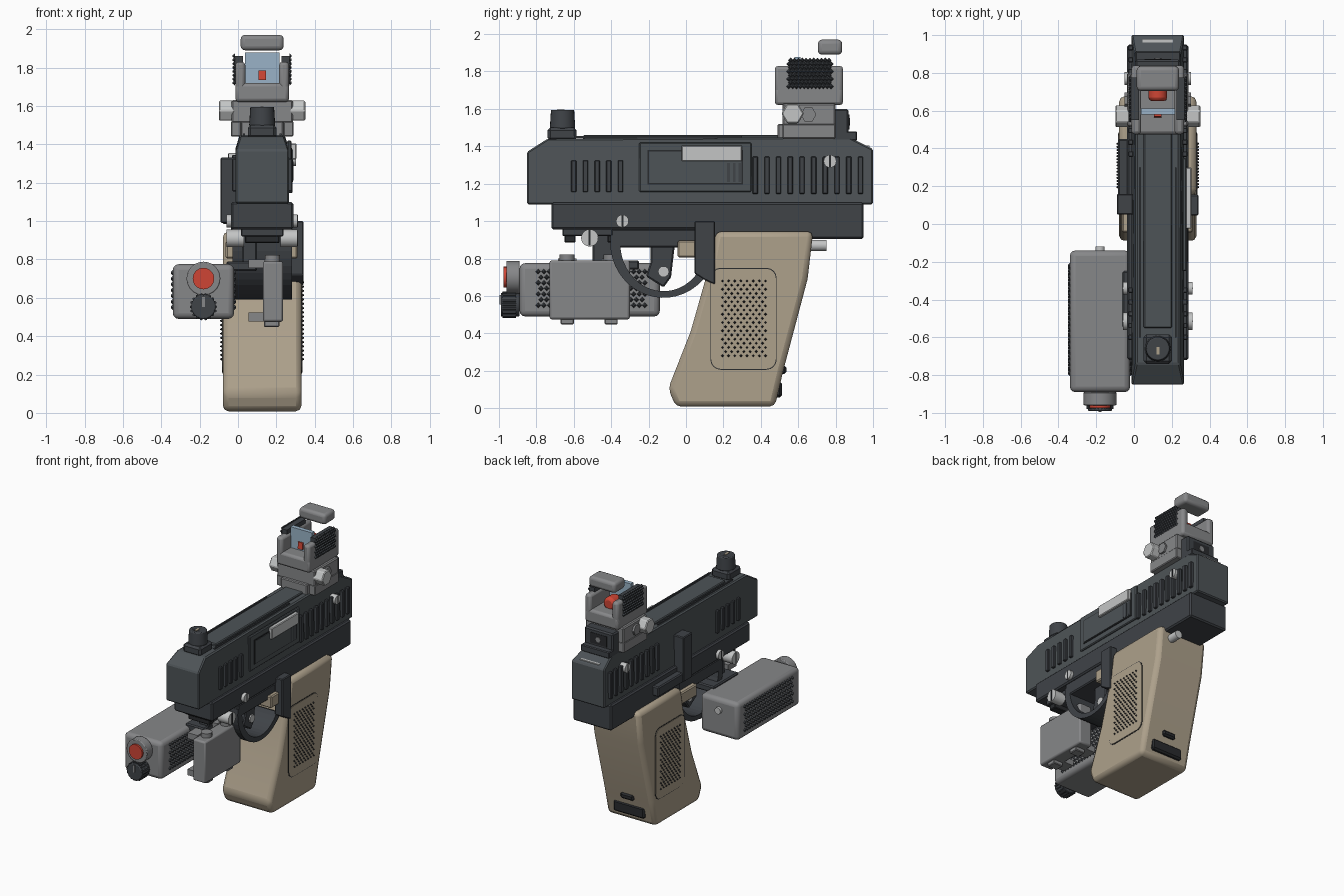
import bpy, bmesh, math
from mathutils import Matrix, Vector

if "Cube" in bpy.data.objects:
    bpy.data.objects.remove(bpy.data.objects["Cube"])

CX = 0.126  # centre line of the main body


def material(name, r, g, b):
    m = bpy.data.materials.new(name)
    m.use_nodes = True
    m.diffuse_color = (r, g, b, 1)
    m.node_tree.nodes["Principled BSDF"].inputs["Base Color"].default_value = (r, g, b, 1)
    return m


SLIDE = material("slide_grey", .075, .087, .095)
DARK = material("dark_grey", .05, .056, .064)
BLACK = material("near_black", .022, .024, .027)
TAN = material("tan", .42, .355, .26)
GREY = material("mid_grey", .24, .243, .25)
SILVER = material("silver", .55, .56, .56)
RED = material("red", .62, .06, .035)
GLASS = material("pale_blue", .32, .45, .57)


def finish(name, bm, mat, bevel=0, segs=1):
    bmesh.ops.recalc_face_normals(bm, faces=bm.faces)
    me = bpy.data.meshes.new(name)
    bm.to_mesh(me)
    bm.free()
    ob = bpy.data.objects.new(name, me)
    bpy.context.collection.objects.link(ob)
    me.materials.append(mat)
    if bevel:
        mod = ob.modifiers.new("edges", "BEVEL")
        mod.width, mod.segments, mod.limit_method = bevel, segs, "ANGLE"
    if segs > 1:
        bpy.ops.object.select_all(action="DESELECT")
        bpy.context.view_layer.objects.active = ob
        ob.select_set(True)
        bpy.ops.object.shade_smooth_by_angle(angle=math.radians(35))
    return ob


def box(name, x, y, z, mat, bevel=0, segs=1):
    bm = bmesh.new()
    size = Matrix.Diagonal((x[1] - x[0], y[1] - y[0], z[1] - z[0], 1))
    mid = Matrix.Translation((sum(x) / 2, sum(y) / 2, sum(z) / 2))
    bmesh.ops.create_cube(bm, size=1, matrix=mid @ size)
    return finish(name, bm, mat, bevel, segs)


def profile(name, pts, x, mat, bevel=0, segs=1):
    """Side outline in (y, z), extruded across x."""
    bm = bmesh.new()
    face = bm.faces.new([bm.verts.new((x[0], y, z)) for y, z in pts])
    new = bmesh.ops.extrude_face_region(bm, geom=[face])["geom"]
    bmesh.ops.translate(bm, verts=[v for v in new if isinstance(v, bmesh.types.BMVert)],
                        vec=(x[1] - x[0], 0, 0))
    return finish(name, bm, mat, bevel, segs)


def rod(name, at, r, depth, axis, mat, sides=24, bevel=0, r2=None):
    bm = bmesh.new()
    turn = Vector((0, 0, 1)).rotation_difference(Vector(axis)).to_matrix().to_4x4()
    bmesh.ops.create_cone(bm, cap_ends=True, segments=sides, radius1=r,
                          radius2=r if r2 is None else r2, depth=depth,
                          matrix=Matrix.Translation(at) @ turn)
    return finish(name, bm, mat, bevel, 2 if sides > 8 else 1)


def studs(name, x, side, spots, r, mat, height=.012):
    """Many small pyramids standing on a side face."""
    bm = bmesh.new()
    turn = Matrix.Rotation(side * math.pi / 2, 4, "Y")
    for y, z in spots:
        bmesh.ops.create_cone(bm, cap_ends=True, segments=4, radius1=r, radius2=r * .3,
                              depth=height, matrix=Matrix.Translation((x, y, z)) @ turn)
    return finish(name, bm, mat)


def grid(y, z, ny, nz, stagger=True):
    sy, sz = (y[1] - y[0]) / (ny - 1), (z[1] - z[0]) / (nz - 1)
    return [(y[0] + sy * (i + (.5 if stagger and j % 2 else 0)), z[0] + sz * j)
            for j in range(nz) for i in range(ny - (j % 2 if stagger else 0))]


def span(side, a, b):
    """x range measured outward from the centre line."""
    return tuple(sorted((CX + side * a, CX + side * b)))


SIDES = ((1, "left"), (-1, "right"))
HALF = .14

# Slide, with its top edges drawn in
slide = profile("slide", [(-.85, 1.09), (-.85, 1.37), (-.74, 1.44), (.87, 1.45), (1, 1.385), (1, 1.09)],
                (CX - HALF, CX + HALF), SLIDE, .008)
for v in slide.data.vertices:
    if v.co.z > 1.42:
        v.co.x = CX + (v.co.x - CX) * .83
box("top_rib", (CX - .075, CX + .075), (-.55, .5), (1.43, 1.46), SLIDE, .006)
box("slide_rear_mark", (CX - .08, CX + .08), (.955, .98), (1.397, 1.404), SILVER)
for s, label in SIDES:
    for i in range(5):
        y = -.6 + .0625 * i
        box(f"front_serration_{label}", span(s, .13, .157), (y - .014, y + .014), (1.155, 1.325), DARK, .004)
    for i in range(10):
        y = .37 + .0625 * i
        box(f"rear_serration_{label}", span(s, .13, .157), (y - .014, y + .014), (1.145, 1.345), DARK, .004)
    box(f"top_groove_{label}", span(s, .09, .1), (-.6, .3), (1.445, 1.455), DARK)

# Ejection port on the left side
box("port_frame", span(1, .13, .152), (-.25, .35), (1.155, 1.42), SLIDE, .006)
box("port_line", span(1, .13, .156), (-.205, .305), (1.195, 1.38), BLACK)
box("port_panel", span(1, .13, .16), (-.197, .297), (1.203, 1.372), SLIDE)
box("port_cover", span(1, .14, .178), (-.025, .3), (1.32, 1.405), SILVER, .005)
for i in range(3):
    box("port_slot", span(1, .13, .163), (.22 + .03 * i, .235 + .03 * i), (1.21, 1.31), DARK)

# Frame and accessory rail
profile("frame", [(-.72, 1.1), (.95, 1.1), (.95, .905), (.12, .905), (.12, .955), (-.72, .955)],
        (CX - .162, CX + .162), DARK, .01)
box("rail", (CX - .11, CX + .11), (-.66, -.33), (.92, .96), DARK, .005)
for y in (-.62, -.39):
    box("rail_foot", (CX - .09, CX + .09), (y - .03, y + .03), (.885, .925), BLACK, .005)

# Trigger guard and trigger
arc = [math.radians(172 + i * 8) for i in range(20)]
outer = [(-.12 + .285 * math.cos(a), .885 + .295 * math.sin(a)) for a in arc]
inner = [(-.12 + .232 * math.cos(a), .885 + .26 * math.sin(a)) for a in arc]
profile("trigger_guard", outer + inner[::-1], (CX - .155, CX + .155), DARK)
box("guard_top", (CX - .155, CX + .155), (-.4, .16), (.86, .957), DARK, .008)
profile("trigger", [(-.19, .87), (-.06, .87), (-.08, .7), (-.12, .645), (-.215, .705), (-.19, .78)],
        (CX - .07, CX + .07), DARK, .008)
rod("trigger_pin", (CX, -.12, .73), .03, .16, (1, 0, 0), SILVER, 10)

# Grip with textured panels
profile("grip", [(.16, .945), (.68, .945), (.65, .69), (.52, .2), (.475, .008), (-.055, .008),
                 (-.095, .105), (.025, .41), (.13, .78)], (CX - .205, CX + .205), TAN, .03, 2)
box("grip_tongue", (CX - .19, CX + .185), (-.045, .16), (.805, .895), TAN, .008)
for s, label in SIDES:
    for name, grow, out, mat in (("panel_line", .005, .207, BLACK), ("panel", 0, .21, TAN)):
        pts = []
        for cy, cz, start in ((.43, .695, 0), (.185, .695, 90), (.185, .26, 180), (.43, .26, 270)):
            for k in range(5):
                a = math.radians(start + k * 22.5)
                pts.append((cy + (.05 + grow) * math.cos(a), cz + (.05 + grow) * math.sin(a)))
        profile(f"grip_{name}_{label}", pts, span(s, .2, out), mat)
    studs(f"grip_studs_{label}", CX + s * .213, s, grid((.195, .425), (.28, .68), 8, 19), .009, BLACK)

# Rear grip inserts follow the slanted back
for name, half, y, z, h in (("grip_back_plate", .13, .495, .1, .085), ("grip_back_button", .055, .52, .205, .045)):
    box(name, (CX - half, CX + half), (y - .05, y + .018), (z - h / 2, z + h / 2), BLACK, .012)
rod("lanyard_pin", (CX + .1, .69, .87), .03, .12, (0, 1, 0), SILVER, 16)

# Side controls
profile("left_lever", [(.045, 1), (.155, 1), (.155, .66), (.1, .685), (.045, .72)], span(1, .15, .215), DARK, .006)
box("right_catch", span(-1, .13, .217), (.05, .16), (.99, 1.33), DARK, .006)
box("right_lever", span(-1, .15, .21), (.07, .45), (.985, 1.06), DARK, .008)

# Slotted screws along the sides
for s, label in SIDES:
    for y, z, r, out in ((-.515, .91, .046, .185), (-.34, 1, .034, .185), (.77, 1.32, .034, .175)):
        rod(f"screw_{label}", (CX + s * (out - .045), y, z), r, .09, (1, 0, 0), SILVER, 20)
        box(f"screw_slot_{label}", span(s, out - .01, out + .002), (y - .005, y + .005), (z - r * .9, z + r * .9), BLACK)

# Front sight
box("front_sight_base", (CX - .075, CX + .075), (-.74, -.585), (1.43, 1.5), DARK, .015)
rod("front_sight_post", (CX, -.66, 1.545), .068, .1, (0, 0, 1), DARK, 24, .006, .062)
rod("front_sight_ring", (CX, -.66, 1.591), .042, .008, (0, 0, 1), BLACK, 20)
box("front_sight_mark", (CX - .008, CX + .008), (-.69, -.65), (1.594, 1.598), TAN)

# Rear sight with a window
box("rear_sight_base", (CX - .12, CX + .12), (.78, .915), (1.43, 1.48), DARK, .006)
box("rear_sight", (CX - .12, CX + .12), (.78, .87), (1.46, 1.6), DARK, .01)
box("rear_sight_window", (CX - .07, CX + .07), (.86, .873), (1.49, 1.57), BLACK)
rod("rear_sight_screw", (CX, .874, 1.53), .02, .008, (0, 1, 0), GREY, 12)

# Optic mount with hexagonal clamps
box("optic_mount", (CX - .16, CX + .16), (.515, .8), (1.51, 1.63), GREY, .008)
box("optic_foot", (CX - .11, CX + .11), (.49, .8), (1.44, 1.52), GREY, .006)
for s, label in SIDES:
    box(f"mount_leg_{label}", span(s, .11, .163), (.515, .8), (1.44, 1.52), GREY, .006)
    rod(f"clamp_bolt_{label}", (CX + s * .185, .57, 1.575), .06, .08, (1, 0, 0), SILVER, 6, .006)
    rod(f"small_bolt_{label}", (CX + s * .155, .655, 1.57), .042, .04, (1, 0, 0), GREY, 6)

# Optic housing, glass and emitter
box("optic_base", (CX - HALF, CX + HALF), (.475, .84), (1.62, 1.72), GREY, .018, 2)
for s, label in SIDES:
    box(f"optic_wall_{label}", span(s, .088, HALF), (.475, .84), (1.63, 1.83), GREY, .018, 2)
    box(f"optic_grip_plate_{label}", span(s, .1, .144), (.55, .775), (1.715, 1.86), DARK)
    studs(f"optic_knurl_{label}", CX + s * .148, s, grid((.55, .775), (1.72, 1.86), 12, 8), .014, DARK)
box("optic_glass", (CX - .09, CX + .09), (.58, .612), (1.7, 1.878), GLASS)
profile("aiming_mark", [(.565, 1.735), (.58, 1.735), (.58, 1.785), (.57, 1.785)], (CX - .02, CX + .02), RED)
rod("emitter", (CX, .7, 1.75), .05, .1, (0, 1, 0), RED, 20, .02)
box("optic_hood", (CX - .112, CX + .112), (.705, .835), (1.89, 1.97), GREY, .022, 3)

# Lamp box beside the barrel
box("lamp_body", (-.34, -.02), (-.89, -.14), (.49, .775), GREY, .03, 3)
rod("lamp_bezel", (-.18, -.925, .7), .088, .07, (0, 1, 0), GREY, 32, .006)
rod("lamp_lens", (-.18, -.965, .7), .056, .02, (0, 1, 0), RED, 28)
rod("lamp_knob", (-.18, -.94, .553), .064, .1, (0, 1, 0), DARK, 24, .006)
for i in range(18):
    a = i * math.tau / 18
    rod("knob_ridge", (-.18 + .064 * math.cos(a), -.945, .553 + .064 * math.sin(a)), .008, .07, (0, 1, 0), DARK, 6)
box("knob_slot", (-.187, -.173), (-.996, -.985), (.553, .605), GREY)
for s, label, x in ((1, "left", -.016), (-1, "right", -.344)):
    studs(f"lamp_studs_{label}", x, s, grid((-.79, -.22), (.55, .73), 20, 7), .016, DARK)
rod("lamp_rear_button", (-.18, -.135, .69), .025, .03, (0, 1, 0), SILVER, 16)

# Lamp clamp plate
box("clamp_plate", (.13, .235), (-.73, -.3), (.475, .79), GREY, .012, 2)
for y in (-.635, -.4):
    rod("clamp_top_bolt", (.18, y, .8), .04, .045, (0, 0, 1), GREY, 16)
    box("clamp_foot", (.135, .215), (y - .035, y + .035), (.448, .49), GREY, .005)
    for z in (.755, .477):
        box("clamp_tab", (.055, .14), (y - .05, y + .05), (z, z + .045), GREY)
box("lamp_bridge", (-.06, .1), (-.55, -.25), (.74, .79), DARK, .008)
box("lamp_hanger", (.02, .1), (-.5, -.36), (.78, .93), DARK, .008)
